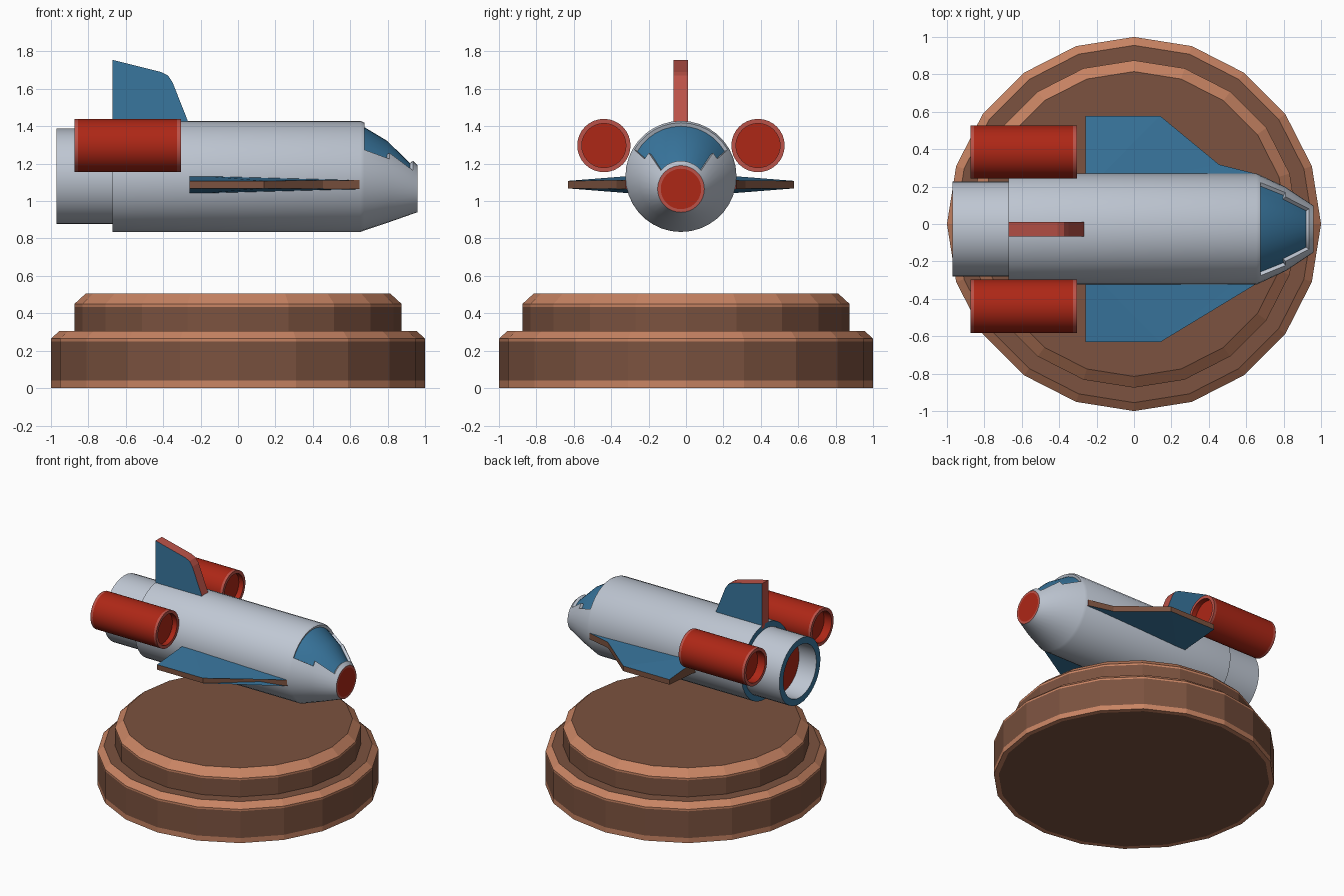
import bpy, bmesh, math
from mathutils import Vector

if "Cube" in bpy.data.objects:
    bpy.data.objects.remove(bpy.data.objects["Cube"])

# Palette (linear values)
PALETTE = [("hull_grey", (0.52, 0.57, 0.65)), ("panel_blue", (0.04, 0.18, 0.34)),
           ("engine_red", (0.42, 0.02, 0.008)), ("edge_red", (0.50, 0.085, 0.065)),
           ("base_brown", (0.20, 0.085, 0.05)), ("base_light_brown", (0.58, 0.23, 0.125))]
GREY, BLUE, RED, PINK, BROWN, TAN = range(6)
MATS = []
for mat_name, col in PALETTE:
    m = bpy.data.materials.new(mat_name)
    m.diffuse_color = (*col, 1)
    m.use_nodes = True
    m.node_tree.nodes["Principled BSDF"].inputs["Base Color"].default_value = m.diffuse_color
    MATS.append(m)

CY = -0.027   # centre line of the craft in y


def finish(name, bm, smooth=True):
    bmesh.ops.recalc_face_normals(bm, faces=bm.faces[:])
    for f in bm.faces:
        f.smooth = smooth
    for e in bm.edges:
        if len(e.link_faces) == 2 and e.calc_face_angle(0) > math.radians(28):
            e.smooth = False
    me = bpy.data.meshes.new(name)
    bm.to_mesh(me)
    bm.free()
    for m in MATS:
        me.materials.append(m)
    ob = bpy.data.objects.new(name, me)
    bpy.context.collection.objects.link(ob)
    return ob


def lathe(profile, mats, n, place):
    """Join rings (pos, radius, extra) into a skin, one material per band."""
    bm = bmesh.new()
    rings = []
    for p in profile:
        count = 1 if p[1] == 0 else n
        rings.append([bm.verts.new(place(p, 2 * math.pi * k / n)) for k in range(count)])
    for a, b, mi in zip(rings, rings[1:], mats):
        for k in range(n):
            j = (k + 1) % n
            if len(a) == 1:
                vs = [a[0], b[j], b[k]]
            elif len(b) == 1:
                vs = [a[k], a[j], b[0]]
            else:
                vs = [a[k], a[j], b[j], b[k]]
            bm.faces.new(vs).material_index = mi
    bmesh.ops.recalc_face_normals(bm, faces=bm.faces[:])
    return bm


def prism(name, low, high, edge_mat):
    """Solid between two matching outlines: blue sides, coloured edges."""
    bm = bmesh.new()
    a = [bm.verts.new(p) for p in low]
    b = [bm.verts.new(p) for p in high]
    for loop in (a, b):
        bm.faces.new(loop).material_index = BLUE
    for k in range(len(a)):
        j = (k + 1) % len(a)
        bm.faces.new([a[k], a[j], b[j], b[k]]).material_index = edge_mat(k)
    bmesh.ops.triangulate(bm, faces=[f for f in bm.faces if len(f.verts) > 4])
    return finish(name, bm, False)


# Stepped 20-sided base with worn light edges
base = [(0, 0), (0, 0.965), (0, 1), (0.04, 1), (0.25, 1), (0.265, 1), (0.305, 0.955),
        (0.305, 0.885), (0.305, 0.875), (0.435, 0.875), (0.45, 0.875), (0.505, 0.815), (0.505, 0)]
base_mats = [BROWN, TAN, TAN, BROWN, TAN, TAN, BROWN, BROWN, BROWN, TAN, TAN, BROWN]
finish("display_base", lathe(base, base_mats, 20,
       lambda p, a: (p[1] * math.sin(a), p[1] * math.cos(a), p[0])), False)

# Fuselage with hollow rear nozzle and drooping nose
hull = [(-0.82, 0, 1.132), (-0.82, 0.205, 1.132), (-0.97, 0.205, 1.132), (-0.97, 0.255, 1.132),
        (-0.67, 0.255, 1.132), (-0.67, 0.297, 1.132), (0.655, 0.297, 1.132), (0.675, 0.288, 1.131),
        (0.81, 0.225, 1.113), (0.935, 0.1415, 1.0735), (0.96, 0.125, 1.065), (0.96, 0.108, 1.065),
        (0.96, 0, 1.065)]
hull_mats = [RED, GREY, BLUE, GREY, BLUE, GREY, GREY, GREY, GREY, GREY, PINK, RED]
bm = lathe(hull, hull_mats, 36,
           lambda p, a: (p[0], CY + p[1] * math.sin(a), p[2] + p[1] * math.cos(a)))
# Recessed cockpit window on the upper part of the nose
window = []
for f in bm.faces:
    c = f.calc_center_median()
    if 0.68 < c.x < 0.93 and abs(math.atan2(c.y - CY, c.z - 1.1)) < math.radians(52):
        window.append(f)
bmesh.ops.inset_region(bm, faces=window, thickness=0.003, depth=-0.02)
for f in window:
    f.material_index = BLUE
finish("fuselage", bm)

# Side engines, hollow at both ends
R = 0.1425
engine = [(-0.81, 0), (-0.81, 0.118), (-0.875, 0.118), (-0.875, R), (-0.855, R), (-0.325, R),
          (-0.305, R), (-0.305, 0.118), (-0.345, 0.118), (-0.345, 0)]
engine_mats = [RED, RED, PINK, PINK, RED, PINK, PINK, RED, RED]
for side, label in ((-1, "front"), (1, "back")):
    yc = CY + side * 0.412
    finish("engine_" + label, lathe(engine, engine_mats, 32,
           lambda p, a: (p[0], yc + p[1] * math.sin(a), 1.297 + p[1] * math.cos(a))))

# Tapered wings: (x, distance from centre line, half thickness)
wing = [(-0.26, 0.2, 0.052), (-0.26, 0.605, 0.02), (0.14, 0.605, 0.02),
        (0.455, 0.345, 0.022), (0.65, 0.296, 0.024), (0.65, 0.2, 0.028)]
for side, label in ((-1, "front"), (1, "back")):
    low, high = [[(x, CY + side * y, 1.088 + s * t) for x, y, t in wing] for s in (-1, 1)]
    prism("wing_" + label, low, high, lambda k: PINK if k == 4 else BROWN)

# Tail fin
fin = [(-0.67, 1.40), (-0.67, 1.755), (-0.41, 1.69), (-0.375, 1.672), (-0.35, 1.635),
       (-0.265, 1.42), (-0.265, 1.40)]
low, high = [[(x, CY + s * 0.039, z) for x, z in fin] for s in (-1, 1)]
prism("tail_fin", low, high, lambda k: PINK)
